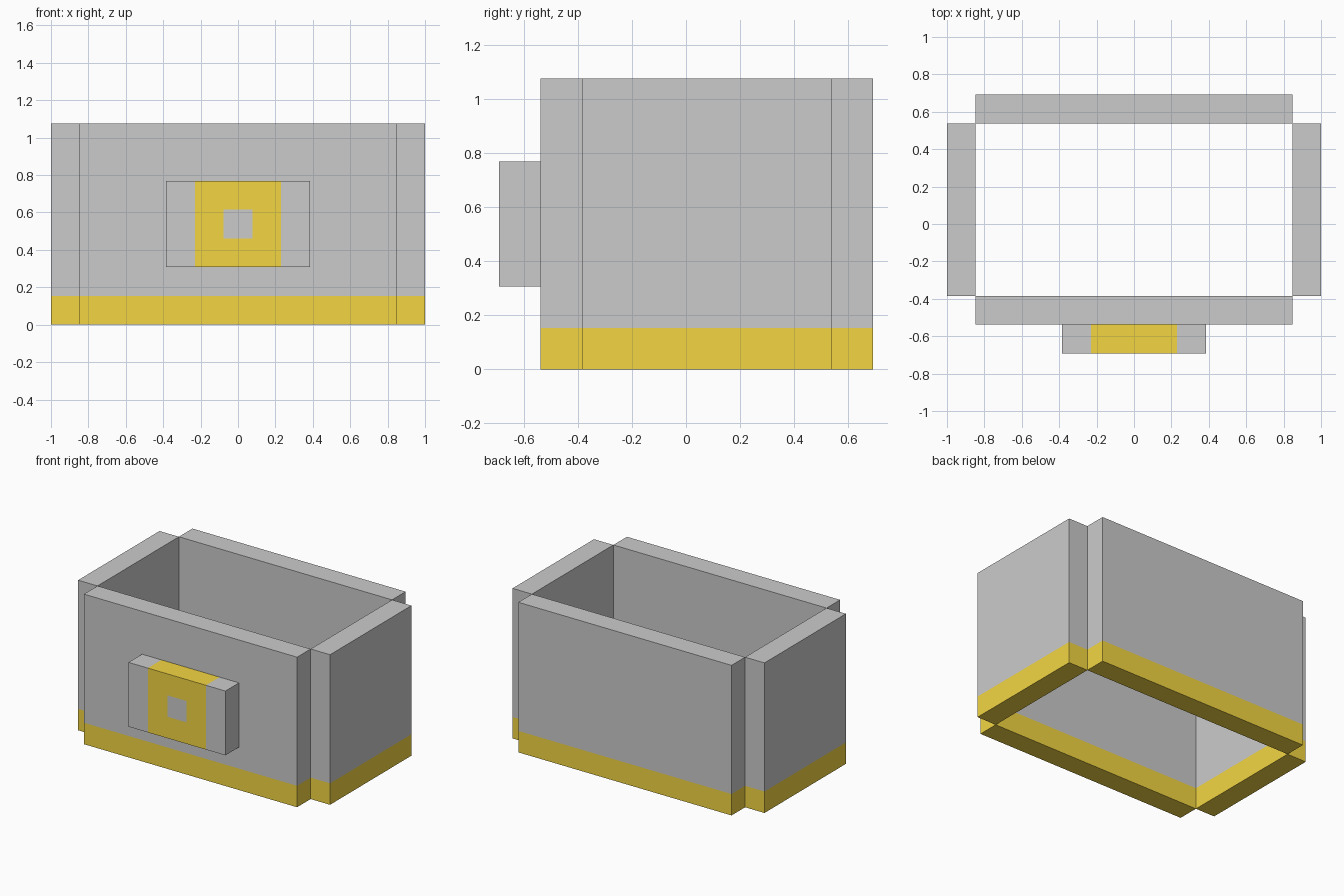
import bpy, bmesh
from mathutils import Vector

if "Cube" in bpy.data.objects:
    bpy.data.objects.remove(bpy.data.objects["Cube"])

U = 2 / 13  # one block unit

grey = bpy.data.materials.new("grey")
grey.diffuse_color = (0.8, 0.8, 0.8, 1)
grey.use_nodes = True
grey.node_tree.nodes["Principled BSDF"].inputs["Base Color"].default_value = grey.diffuse_color
gold = bpy.data.materials.new("gold")
gold.diffuse_color = (0.9, 0.675, 0.055, 1)
gold.use_nodes = True
gold.node_tree.nodes["Principled BSDF"].inputs["Base Color"].default_value = gold.diffuse_color


def block(name, lo, hi, cuts, is_gold):
    """Box from lo to hi (block units), split at (axis, value) cuts and coloured per face."""
    bm = bmesh.new()
    bmesh.ops.create_cube(bm, size=1)
    lo, hi = Vector(lo), Vector(hi)
    for v in bm.verts:
        v.co = (lo + hi) / 2 + v.co * (hi - lo)
    for axis, value in cuts:
        point, normal = Vector(), Vector()
        point[axis], normal[axis] = value, 1
        bmesh.ops.bisect_plane(bm, geom=bm.verts[:] + bm.edges[:] + bm.faces[:],
                               plane_co=point, plane_no=normal)
    bm.normal_update()
    for f in bm.faces:
        f.material_index = int(is_gold(f.calc_center_median(), f.normal))
    bmesh.ops.scale(bm, vec=(U, U, U), verts=bm.verts)
    mesh = bpy.data.meshes.new(name)
    mesh.materials.append(grey)
    mesh.materials.append(gold)
    bm.to_mesh(mesh)
    bm.free()
    obj = bpy.data.objects.new(name, mesh)
    bpy.context.collection.objects.link(obj)
    return obj


# Four walls of the open box, each with a gold band along the bottom
walls = {
    "front_wall": ((-5.5, -3.5, 0), (5.5, -2.5, 7)),
    "back_wall": ((-5.5, 3.5, 0), (5.5, 4.5, 7)),
    "left_wall": ((-6.5, -2.5, 0), (-5.5, 3.5, 7)),
    "right_wall": ((5.5, -2.5, 0), (6.5, 3.5, 7)),
}
for name, (lo, hi) in walls.items():
    block(name, lo, hi, [(2, 1)], lambda c, n: c.z < 1)


# Front plate: gold middle with a small grey square on its face
def plate_gold(c, n):
    in_square = abs(n.y) > 0.5 and abs(c.x) < 0.5 and 3 < c.z < 4
    return abs(c.x) < 1.5 and not in_square


block("front_plate", (-2.5, -4.5, 2), (2.5, -3.5, 5),
      [(0, x) for x in (-1.5, -0.5, 0.5, 1.5)] + [(2, 3), (2, 4)], plate_gold)
